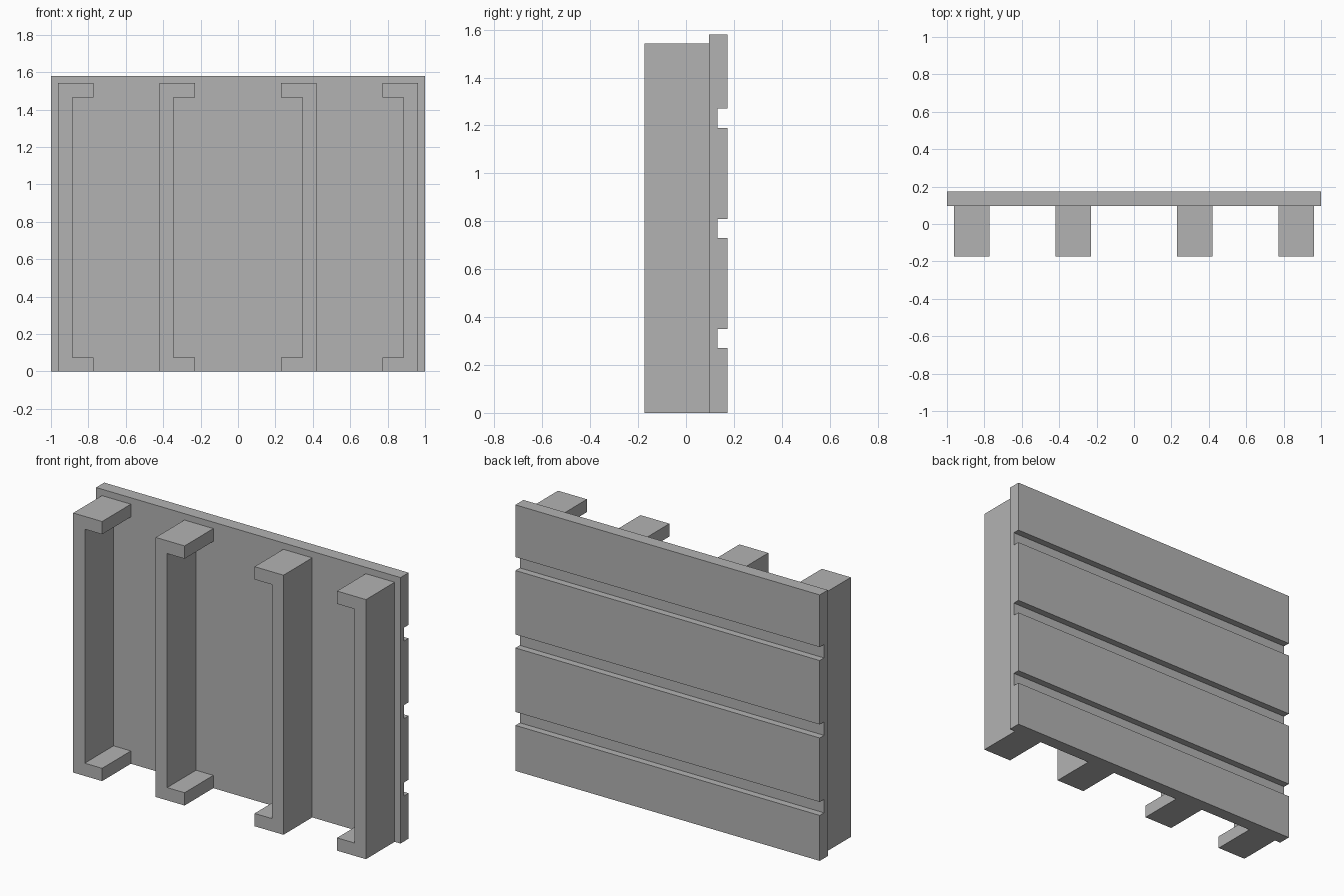
import bpy
import bmesh
from mathutils import Vector

cube = bpy.data.objects.get("Cube")
if cube:
    bpy.data.objects.remove(cube, do_unlink=True)

GREY = (0.45, 0.45, 0.45, 1)
metal = bpy.data.materials.new("plain_grey")
metal.use_nodes = True
metal.diffuse_color = GREY
metal.node_tree.nodes["Principled BSDF"].inputs["Base Color"].default_value = GREY


def extrude_profile(name, points, direction):
    """Fill a closed outline and extrude it along a direction."""
    bm = bmesh.new()
    face = bm.faces.new([bm.verts.new(p) for p in points])
    result = bmesh.ops.extrude_face_region(bm, geom=[face], use_keep_orig=True)
    moved = [g for g in result["geom"] if isinstance(g, bmesh.types.BMVert)]
    bmesh.ops.translate(bm, verts=moved, vec=Vector(direction))
    bmesh.ops.recalc_face_normals(bm, faces=bm.faces)
    mesh = bpy.data.meshes.new(name)
    bm.to_mesh(mesh)
    bm.free()
    mesh.materials.append(metal)
    obj = bpy.data.objects.new(name, mesh)
    bpy.context.collection.objects.link(obj)
    return obj


# Shared dimensions
FRONT, SEAM, GROOVE, BACK = -0.173, 0.097, 0.132, 0.173
PANEL_TOP, BEAM_TOP = 1.58, 1.542
WIDTH, WALL = 0.19, 0.076

# Back panel: side outline with three horizontal grooves in the rear face
outline = [(SEAM, PANEL_TOP), (SEAM, 0), (BACK, 0)]
for i in range(3):
    low = 0.27 + 0.46 * i
    high = low + 0.08
    outline += [(BACK, low), (GROOVE, low), (GROOVE, high), (BACK, high)]
outline.append((BACK, PANEL_TOP))
extrude_profile("grooved_panel", [(-1, y, z) for y, z in outline], (2, 0, 0))

# Upright channels: C-shaped outlines, open toward the centre
channel = [(0, 0), (WIDTH, 0), (WIDTH, WALL), (WALL, WALL),
           (WALL, BEAM_TOP - WALL), (WIDTH, BEAM_TOP - WALL),
           (WIDTH, BEAM_TOP), (0, BEAM_TOP)]
for side, sign in (("right", -1), ("left", 1)):
    for place, edge in (("outer", 0.962), ("inner", 0.42)):
        extrude_profile(f"{side}_{place}_channel",
                        [(sign * (edge - x), FRONT, z) for x, z in channel],
                        (0, SEAM - FRONT, 0))
